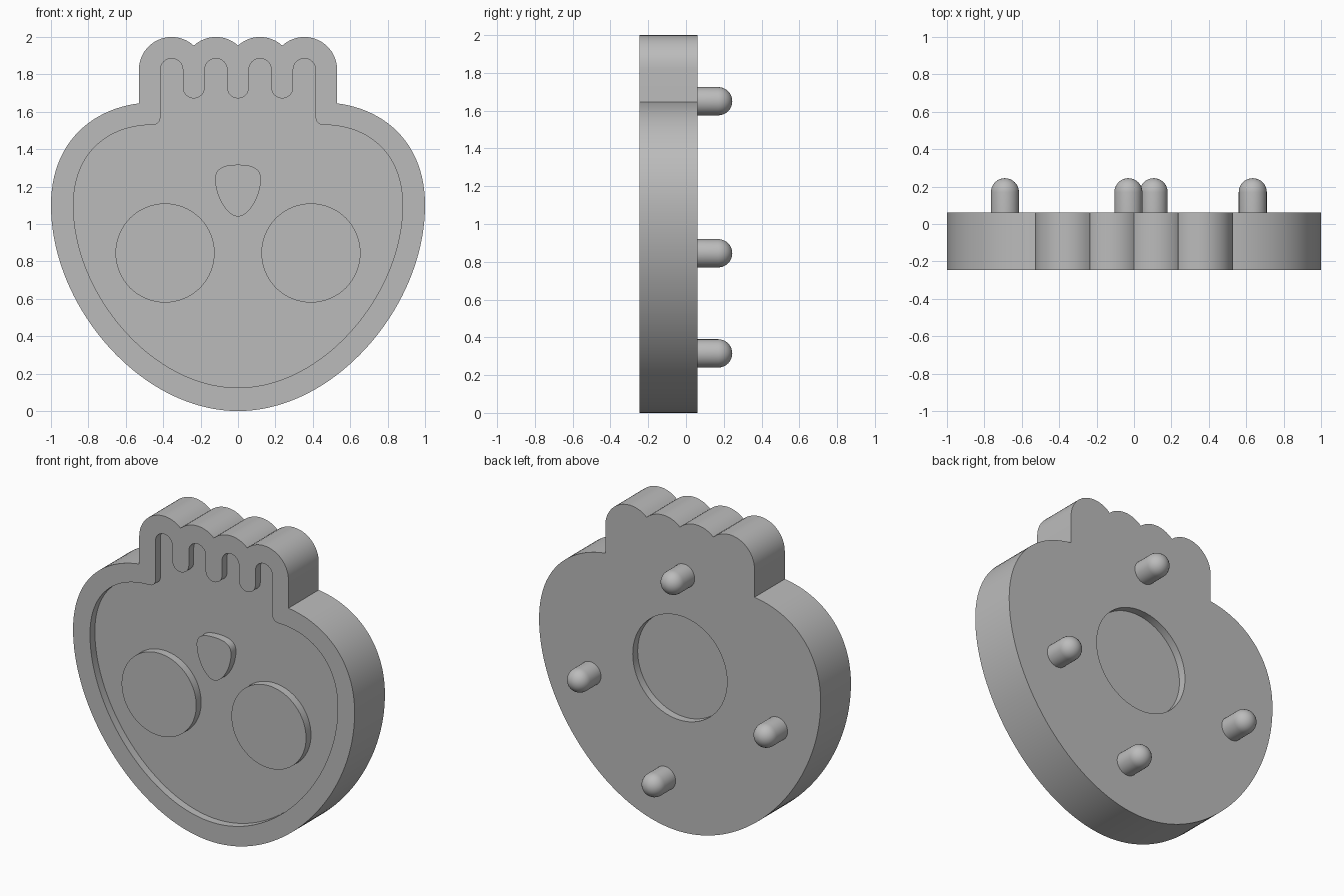
import bpy, bmesh
from math import pi, sin, cos, radians
from mathutils import Vector
from mathutils.geometry import interpolate_bezier

if "Cube" in bpy.data.objects:
    bpy.data.objects.remove(bpy.data.objects["Cube"])

FRONT, BACK, STEP = -0.245, 0.062, 0.05
TOOTH_X = (0.355, 0.118, -0.118, -0.355)
GAP_X = (0.2365, 0.0, -0.2365)

grey = bpy.data.materials.new("plain grey")
grey.use_nodes = True
grey.diffuse_color = (0.5, 0.5, 0.5, 1)
grey.node_tree.nodes["Principled BSDF"].inputs["Base Color"].default_value = (0.5, 0.5, 0.5, 1)


def arc(cx, cz, r, start, end, n=16):
    angles = [radians(start + (end - start) * i / n) for i in range(n + 1)]
    return [(cx + r * cos(a), cz + r * sin(a)) for a in angles]


def bezier(a, b, c, d, n=24):
    return [tuple(p) for p in interpolate_bezier(*[Vector(p) for p in (a, b, c, d)], n)]


def mirrored(points):
    return [(-x, z) for x, z in reversed(points)]


def finish(name, bm):
    bmesh.ops.remove_doubles(bm, verts=bm.verts, dist=0.0005)
    bmesh.ops.recalc_face_normals(bm, faces=bm.faces)
    mesh = bpy.data.meshes.new(name)
    bm.to_mesh(mesh)
    bm.free()
    mesh.materials.append(grey)
    obj = bpy.data.objects.new(name, mesh)
    bpy.context.collection.objects.link(obj)
    return obj


def prism(name, outline, y0, y1):
    """Extrude a closed x-z outline from y0 to y1."""
    bm = bmesh.new()
    face = bm.faces.new([bm.verts.new((x, y0, z)) for x, z in outline])
    bmesh.ops.remove_doubles(bm, verts=bm.verts, dist=0.0005)
    new = bmesh.ops.extrude_face_region(bm, geom=bm.faces[:], use_keep_orig=True)["geom"]
    bmesh.ops.translate(bm, vec=(0, y1 - y0, 0),
                        verts=[g for g in new if isinstance(g, bmesh.types.BMVert)])
    return finish(name, bm)


def smooth(obj, angle=30):
    bpy.ops.object.select_all(action='DESELECT')
    obj.select_set(True)
    bpy.context.view_layer.objects.active = obj
    bpy.ops.object.shade_smooth_by_angle(angle=radians(angle))


def cut(obj, cutter):
    bpy.context.view_layer.objects.active = obj
    mod = obj.modifiers.new("cut", 'BOOLEAN')
    mod.operation, mod.solver, mod.object = 'DIFFERENCE', 'EXACT', cutter
    bpy.ops.object.modifier_apply(modifier=mod.name)
    bpy.data.objects.remove(cutter)


# Outer outline: egg-shaped head with four scalloped teeth on top
side = bezier((0, 0), (0.52, 0), (1, 0.56), (1, 1.1), 40)
side += bezier((1, 1.1), (1, 1.42), (0.8, 1.61), (0.53, 1.645))
scallops = []
for i, x in enumerate(TOOTH_X):
    scallops += arc(x, 1.825, 0.175, 0 if i == 0 else 47.5, 180 if i == 3 else 132.5)
body = prism("body", side + scallops + mirrored(side), FRONT, BACK)

# Front recess: inset head with narrow slots between hanging fingers
inner = bezier((0, 0.125), (0.46, 0.125), (0.88, 0.63), (0.88, 1.1), 40)
inner += bezier((0.88, 1.1), (0.88, 1.36), (0.72, 1.51), (0.5, 1.528))
inner += arc(0.455, 1.57, 0.04, 270, 180, 8)
slots = []
for i, x in enumerate(TOOTH_X):
    slots += arc(x, 1.825, 0.06, 0, 180)
    if i < 3:
        slots += arc(GAP_X[i], 1.73, 0.0585, 0, -180)
cut(body, prism("recess_cutter", inner + slots + mirrored(inner), FRONT - 0.1, FRONT + STEP))

# Round pocket in the back
cut(body, prism("pocket_cutter", arc(0, 1.05, 0.335, 0, 360, 64), BACK - STEP, BACK + 0.1))
smooth(body)

# Raised eyes and nose, level with the rim
for label, x in (("left_eye", 0.39), ("right_eye", -0.39)):
    smooth(prism(label, arc(x, 0.845, 0.265, 0, 360, 64), FRONT, FRONT + STEP + 0.01))
nose = bezier((0, 1.04), (0.06, 1.04), (0.122, 1.15), (0.122, 1.24), 16)
nose += bezier((0.122, 1.24), (0.122, 1.3), (0.075, 1.317), (0, 1.317), 16)
smooth(prism("nose", nose + mirrored(nose), FRONT, FRONT + STEP + 0.01))

# Round-ended pegs on the back
R, TIP = 0.075, 0.245
PEGS = {"top_peg": (-0.03, 1.65), "bottom_peg": (0.105, 0.315),
        "left_peg": (0.635, 0.845), "right_peg": (-0.69, 0.845)}
for label, (x, z) in PEGS.items():
    bm = bmesh.new()
    path = [(R, BACK - 0.01)] + [(R * cos(i * pi / 16), TIP - R + R * sin(i * pi / 16)) for i in range(9)]
    verts = [bm.verts.new((x + r, y, z)) for r, y in path]
    edges = [bm.edges.new(pair) for pair in zip(verts, verts[1:])]
    bmesh.ops.spin(bm, geom=verts + edges, cent=(x, 0, z), axis=(0, 1, 0), angle=2 * pi, steps=32)
    smooth(finish(label, bm), 40)
